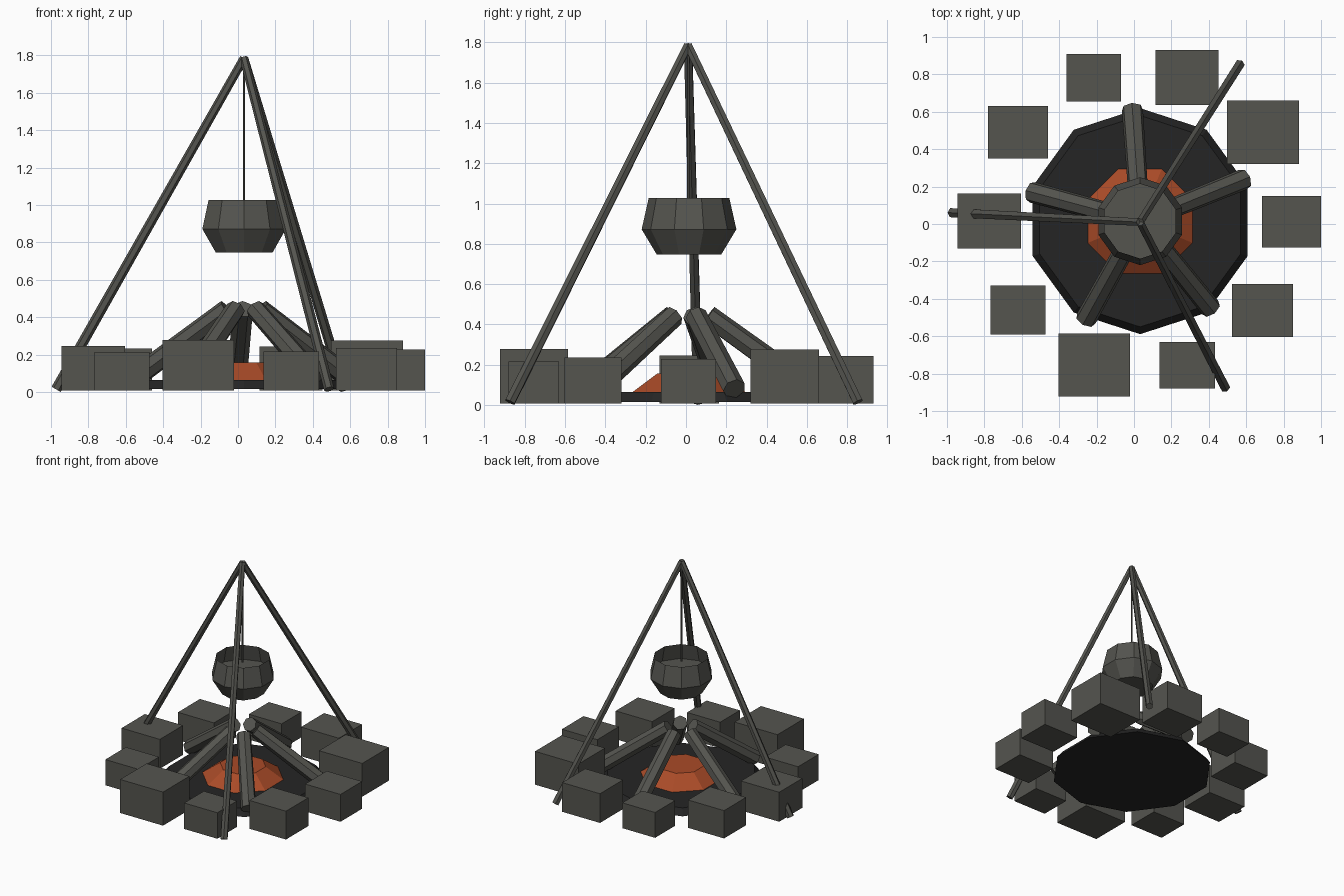
import bpy, bmesh, math
from mathutils import Vector, Matrix

if "Cube" in bpy.data.objects:
    bpy.data.objects.remove(bpy.data.objects["Cube"])

CX, CY = 0.033, 0.015  # centre of the fire


def material(name, rgb):
    m = bpy.data.materials.new(name)
    m.diffuse_color = (*rgb, 1)
    m.use_nodes = True
    m.node_tree.nodes["Principled BSDF"].inputs["Base Color"].default_value = m.diffuse_color
    return m


GREY = material("weathered grey", (0.089, 0.089, 0.078))
ASH = material("black ash", (0.018, 0.018, 0.018))
EMBER = material("ember orange", (0.40, 0.070, 0.021))


def add_object(name, bm, mat):
    bmesh.ops.recalc_face_normals(bm, faces=bm.faces)
    mesh = bpy.data.meshes.new(name)
    bm.to_mesh(mesh)
    bm.free()
    mesh.materials.append(mat)
    ob = bpy.data.objects.new(name, mesh)
    bpy.context.collection.objects.link(ob)


def rod(name, a, b, r1, r2, sides, mat, turn=0.0):
    """Tapered prism from point a to point b."""
    a, b = Vector(a), Vector(b)
    d = b - a
    mtx = (Matrix.Translation((a + b) / 2) @ d.to_track_quat('Z', 'Y').to_matrix().to_4x4()
           @ Matrix.Rotation(turn, 4, 'Z'))
    bm = bmesh.new()
    bmesh.ops.create_cone(bm, cap_ends=True, segments=sides, radius1=r1, radius2=r2,
                          depth=d.length, matrix=mtx)
    add_object(name, bm, mat)


def ring(bm, r, z, sides=10):
    """Circle of vertices with one corner pointing to the back."""
    return [bm.verts.new((CX + r * math.sin(math.tau * i / sides),
                          CY + r * math.cos(math.tau * i / sides), z)) for i in range(sides)]


def turned(name, profile, mat, sides=10, turn=0.0, cap_top=True):
    """Stack of rings joined into a turned body with a closed bottom."""
    bm = bmesh.new()
    rings = [ring(bm, r, z, sides) for r, z in profile]
    for lo, hi in zip(rings, rings[1:]):
        for i in range(sides):
            j = (i + 1) % sides
            bm.faces.new((lo[i], lo[j], hi[j], hi[i]))
    bm.faces.new(rings[0])
    if cap_top:
        bm.faces.new(rings[-1])
    bmesh.ops.rotate(bm, verts=bm.verts, cent=(CX, CY, 0),
                     matrix=Matrix.Rotation(turn, 3, 'Z'))
    add_object(name, bm, mat)


# Ash bed and glowing embers
turned("ash_bed", [(0.604, 0.015), (0.565, 0.065)], ASH)
turned("embers", [(0.31, 0.06), (0.17, 0.157)], EMBER, sides=8, turn=math.pi / 8)

# Ring of stones: x min, x max, y min, y max, top
stones = [
    (0.685, 1.00, -0.125, 0.15, 0.228), (0.497, 0.882, 0.32, 0.66, 0.276),
    (0.115, 0.452, 0.637, 0.93, 0.243), (-0.362, -0.07, 0.655, 0.91, 0.212),
    (-0.78, -0.46, 0.35, 0.63, 0.232), (-0.944, -0.604, -0.132, 0.163, 0.245),
    (-0.767, -0.472, -0.592, -0.33, 0.215), (-0.404, -0.022, -0.922, -0.586, 0.278),
    (0.137, 0.432, -0.88, -0.63, 0.217), (0.525, 0.85, -0.604, -0.32, 0.236)]
for n, (x0, x1, y0, y1, top) in enumerate(stones):
    bm = bmesh.new()
    mtx = (Matrix.Translation(((x0 + x1) / 2, (y0 + y1) / 2, (0.008 + top) / 2))
           @ Matrix.Diagonal((x1 - x0, y1 - y0, top - 0.008, 1)))
    bmesh.ops.create_cube(bm, size=1, matrix=mtx)
    add_object(f"stone_{n + 1}", bm, GREY)

# Firewood leaning together over the embers
for n, deg in enumerate((94, 22, -51, -119, 165)):
    c, s = math.cos(math.radians(deg)), math.sin(math.radians(deg))
    rod(f"log_{n + 1}", (CX + 0.60 * c, CY + 0.60 * s, 0.08),
        (CX + 0.095 * c, CY + 0.095 * s, 0.443), 0.058, 0.054, 7, GREY)

# Tripod legs meeting at the top
for n, foot in enumerate(((0.565, 0.853, 0.015), (0.487, -0.873, 0.015), (-0.972, 0.06, 0.015))):
    rod(f"tripod_leg_{n + 1}", foot, (0.032, 0.01, 1.785), 0.028, 0.023, 6, GREY)

# Hanging cord and open pot with its contents
rod("cord", (0.032, 0.011, 0.98), (0.032, 0.011, 1.785), 0.006, 0.006, 6, GREY)
turned("pot", [(0.16, 0.747), (0.235, 0.872), (0.20, 1.027)], GREY, cap_top=False)
bm = bmesh.new()
bm.faces.new(list(reversed(ring(bm, 0.225, 0.90))))
add_object("stew", bm, GREY)
